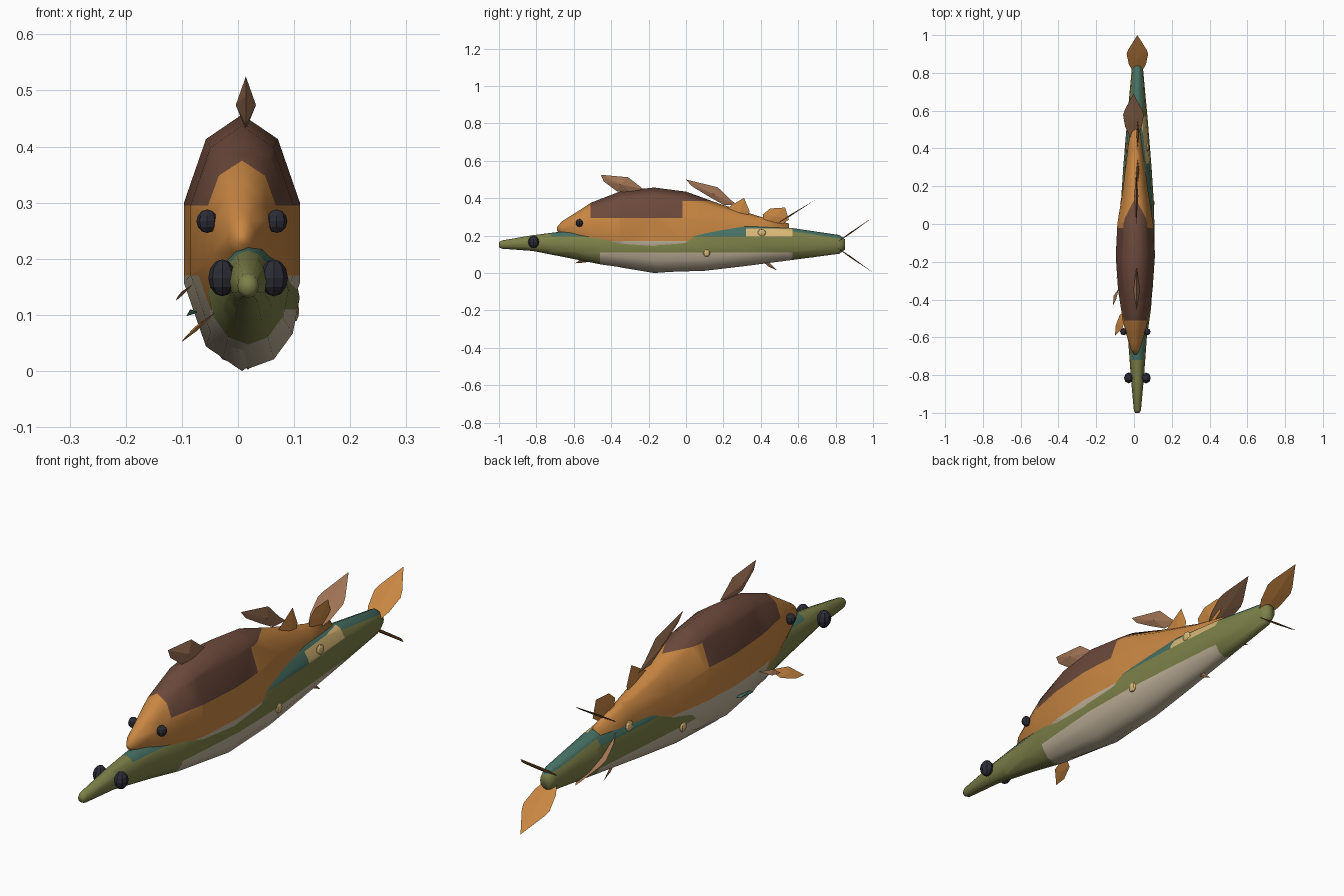
import bpy, bmesh, math
from mathutils import Vector

if "Cube" in bpy.data.objects:
    bpy.data.objects.remove(bpy.data.objects["Cube"])


def material(name, rgb):
    m = bpy.data.materials.new(name)
    m.diffuse_color = [(c / 255 / 12.92 if c < 11 else ((c / 255 + 0.055) / 1.055) ** 2.4) for c in rgb] + [1]
    m.use_nodes = True
    m.node_tree.nodes["Principled BSDF"].inputs["Base Color"].default_value = m.diffuse_color
    return m


BROWN = material("dark brown", (108, 73, 59))
ORANGE = material("orange", (200, 134, 66))
CREAM = material("cream", (192, 178, 154))
GREEN = material("olive green", (124, 128, 72))
TEAL = material("teal", (70, 112, 99))
YELLOW = material("pale yellow", (216, 184, 118))
FIN = material("fin brown", (158, 114, 84))
BLACK = material("eye black", (44, 44, 54))


def finish(name, bm, mats, smooth):
    bmesh.ops.recalc_face_normals(bm, faces=bm.faces[:])
    for f in bm.faces:
        f.smooth = smooth
    me = bpy.data.meshes.new(name)
    bm.to_mesh(me)
    bm.free()
    for m in mats:
        me.materials.append(m)
    ob = bpy.data.objects.new(name, me)
    bpy.context.collection.objects.link(ob)
    return ob


def body(name, x, rings, sides, phase, cuts, mats, rule):
    """Loft elliptical rings (y, bottom, top, half width), cut colour borders, then paint by rule."""
    bm = bmesh.new()
    loops = []
    for y, lo, hi, w in rings:
        loop = []
        for i in range(sides):
            a = phase + math.tau * i / sides
            loop.append(bm.verts.new((x + w * math.cos(a), y, (lo + hi) / 2 + (hi - lo) / 2 * math.sin(a))))
        loops.append(loop)
    for a, b in zip(loops, loops[1:]):
        for i in range(sides):
            j = (i + 1) % sides
            bm.faces.new((a[i], a[j], b[j], b[i]))
    bm.faces.new(loops[0])
    bm.faces.new(loops[-1])
    for co, no in cuts:
        bmesh.ops.bisect_plane(bm, geom=bm.verts[:] + bm.edges[:] + bm.faces[:],
                               plane_co=co, plane_no=no, dist=1e-5)
    for f in bm.faces:
        f.material_index = rule(f.calc_center_median())
    return finish(name, bm, mats, True)


def at_y(*ys):
    return [((0, y, 0), (0, 1, 0)) for y in ys]


def at_z(*zs):
    return [((0, 0, z), (0, 0, 1)) for z in zs]


# Upper fish body: brown back, orange flanks and head, cream belly
def upper_rule(c):
    if (-0.51 < c.y < -0.02 and c.z > 0.295) or (-0.02 < c.y < 0.16 and c.z > 0.385):
        return 0
    return 2 if c.y > -0.42 and c.z < 0.17 else 1


UX = 0.007
body("upper_fish_body", UX,
     [(-0.69, 0.225, 0.245, 0.008), (-0.665, 0.205, 0.275, 0.025), (-0.57, 0.14, 0.335, 0.055),
      (-0.51, 0.095, 0.375, 0.07), (-0.35, 0.03, 0.437, 0.096), (-0.17, 0.0, 0.457, 0.109),
      (0.0, 0.012, 0.435, 0.1), (0.18, 0.055, 0.37, 0.07), (0.4, 0.12, 0.3, 0.042),
      (0.55, 0.17, 0.265, 0.02)],
     10, math.radians(18), at_y(-0.42, -0.02, 0.16) + at_z(0.17, 0.295, 0.385),
     [BROWN, ORANGE, CREAM], upper_rule)


# Lower fish body: olive, with teal back, cream belly and one pale side patch
def lower_rule(c):
    if c.x > LX and 0.32 < c.y < 0.57 and 0.195 < c.z < 0.237:
        return 3
    if -0.46 < c.y < 0.57:
        return 2 if c.z < 0.11 else (1 if c.z > 0.195 else 0)
    if c.y > 0.57:
        return 1 if c.z + 0.15 * (c.y - 0.57) > 0.222 else 0
    return 1 if c.y > -0.72 and c.z > 0.195 else 0


LX = 0.018
body("lower_fish_body", LX,
     [(-1.0, 0.138, 0.165, 0.012), (-0.985, 0.13, 0.174, 0.019), (-0.82, 0.118, 0.202, 0.034),
      (-0.6, 0.075, 0.23, 0.05), (-0.45, 0.045, 0.243, 0.072), (-0.15, 0.004, 0.256, 0.092),
      (0.1, 0.012, 0.262, 0.088), (0.3, 0.035, 0.268, 0.075), (0.57, 0.07, 0.24, 0.053),
      (0.82, 0.103, 0.203, 0.03), (0.85, 0.125, 0.18, 0.02)],
     12, 0, at_y(-0.72, -0.46, 0.32, 0.57) + at_z(0.11, 0.195, 0.237)
     + [((0, 0.57, 0.222), (0, 0.15, 1))],
     [GREEN, TEAL, CREAM, YELLOW], lower_rule)


def fin(name, points, mat, thick=0.012):
    """Leaf blade: an outline with a raised centre on both faces."""
    bm = bmesh.new()
    pts = [Vector(p) for p in points]
    mid = sum(pts, Vector()) / len(pts)
    normal = sum(((a - mid).cross(b - mid) for a, b in zip(pts, pts[1:] + pts[:1])), Vector()).normalized()
    rim = [bm.verts.new(p) for p in pts]
    for s in (-1, 1):
        peak = bm.verts.new(mid + normal * thick * s)
        for i in range(len(rim)):
            bm.faces.new((rim[i], rim[(i + 1) % len(rim)], peak))
    return finish(name, bm, [mat], False)


def upright(x, outline):
    return [(x, y, z) for y, z in outline]


# Dorsal fins and small upright fins
fin("front_dorsal_fin", upright(0.014, [(-0.455, 0.525), (-0.31, 0.512), (-0.23, 0.45), (-0.29, 0.43),
                                        (-0.37, 0.437), (-0.44, 0.49)]), FIN, 0.018)
fin("rear_dorsal_fin", upright(0.012, [(0.0, 0.5), (0.17, 0.458), (0.24, 0.39), (0.28, 0.36),
                                       (0.2, 0.365), (0.12, 0.41), (0.03, 0.465)]), FIN, 0.011)
fin("small_front_fin", upright(0.02, [(0.2, 0.335), (0.31, 0.402), (0.34, 0.33), (0.325, 0.28),
                                      (0.27, 0.28)]), ORANGE, 0.008)
fin("small_rear_fin", upright(0.02, [(0.41, 0.312), (0.45, 0.345), (0.53, 0.35), (0.55, 0.285),
                                     (0.5, 0.25), (0.42, 0.27)]), ORANGE, 0.008)
fin("anal_fin", upright(0.018, [(0.4, 0.07), (0.44, 0.06), (0.485, 0.015), (0.44, 0.035)]), FIN, 0.004)


# Tail lobes: leaves spread across x, sloping up and down
def tail_lobe(name, x, y0, z0, y1, z1, half, mat):
    leaf = [(0, 0.15), (0.3, 0.8), (0.55, 1), (0.65, 0.85), (1, 0), (0.65, -0.85), (0.55, -1), (0.3, -0.8), (0, -0.15)]
    fin(name, [(x + half * w, y0 + (y1 - y0) * t, z0 + (z1 - z0) * t) for t, w in leaf], mat, 0.004)


for side, s in (("top", 1), ("bottom", -1)):
    tail_lobe("lower_fish_tail_" + side, LX, 0.78, 0.15 - 0.005 * s, 1.0, 0.15 + 0.148 * s, 0.057, ORANGE)
    tail_lobe("upper_fish_tail_" + side, -0.003, 0.44, 0.235, 0.69, 0.235 + 0.155 * s, 0.055, FIN)

# Side fins on the left
fin("pectoral_fin", [(-0.04, -0.46, 0.105), (-0.06, -0.55, 0.09), (-0.1, -0.59, 0.052),
                     (-0.098, -0.54, 0.056), (-0.075, -0.48, 0.075)], ORANGE, 0.004)
fin("pelvic_fin", [(-0.08, -0.34, 0.155), (-0.095, -0.4, 0.145), (-0.111, -0.43, 0.125),
                   (-0.108, -0.38, 0.132)], FIN, 0.003)
fin("belly_fin", [(-0.07, -0.2, 0.105), (-0.085, -0.27, 0.11), (-0.092, -0.29, 0.098),
                  (-0.085, -0.22, 0.1)], TEAL, 0.003)


def ball(name, loc, size, mat):
    bm = bmesh.new()
    bmesh.ops.create_uvsphere(bm, u_segments=8, v_segments=6, radius=1)
    for v in bm.verts:
        v.co = Vector([l + c * s for l, c, s in zip(loc, v.co, size)])
    finish(name, bm, [mat], False)


# Eyes and side knobs
for side, s in (("left", -1), ("right", 1)):
    ball("upper_fish_eye_" + side, (UX + 0.062 * s, -0.57, 0.267), (0.019, 0.019, 0.021), BLACK)
    ball("lower_fish_eye_" + side, (LX + 0.046 * s, -0.815, 0.166), (0.025, 0.029, 0.033), BLACK)
    ball("front_knob_" + side, (LX + 0.082 * s, 0.11, 0.107), (0.009, 0.019, 0.02), YELLOW)
    ball("rear_knob_" + side, (LX + 0.055 * s, 0.405, 0.215), (0.009, 0.022, 0.02), YELLOW)
